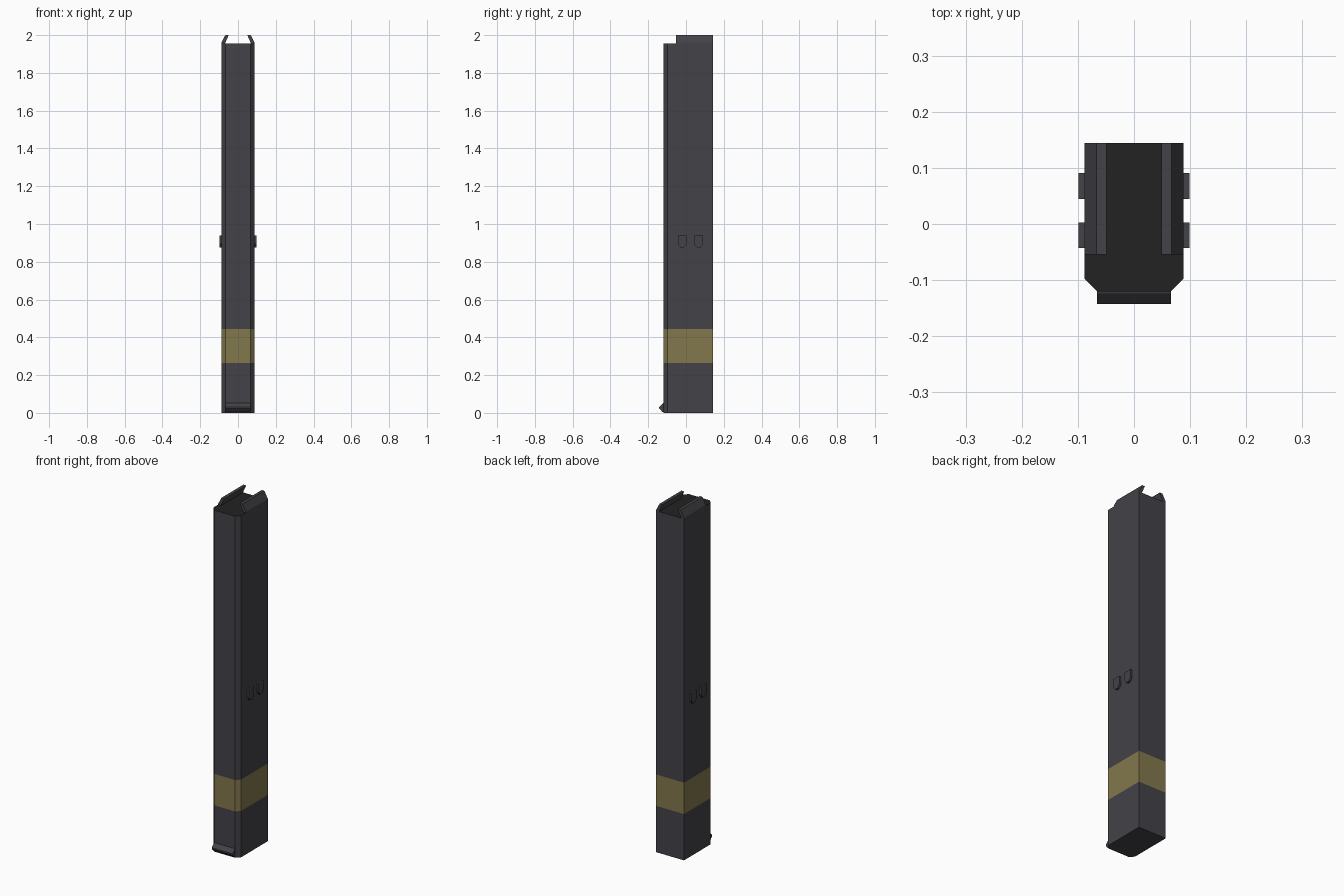
import bpy

if "Cube" in bpy.data.objects:
    bpy.data.objects.remove(bpy.data.objects["Cube"])


def material(name, rgb):
    m = bpy.data.materials.new(name)
    m.diffuse_color = (*rgb, 1)
    m.use_nodes = True
    m.node_tree.nodes["Principled BSDF"].inputs["Base Color"].default_value = m.diffuse_color
    return m


GREY = material("gunmetal grey", (0.056, 0.055, 0.064))
GOLD = material("dull gold", (0.225, 0.188, 0.075))
DARK = material("near black", (0.016, 0.016, 0.016))


def make(name, verts, faces, mats):
    mesh = bpy.data.meshes.new(name)
    mesh.from_pydata(verts, [], faces)
    for m in mats:
        mesh.materials.append(m)
    ob = bpy.data.objects.new(name, mesh)
    bpy.context.collection.objects.link(ob)
    return ob


def loft(name, rings, mats):
    """Closed solid through rings that all have the same point count."""
    n = len(rings[0])
    verts = [p for r in rings for p in r]
    faces = [(k * n + i, k * n + (i + 1) % n, (k + 1) * n + (i + 1) % n, (k + 1) * n + i)
             for k in range(len(rings) - 1) for i in range(n)]
    faces += [tuple(reversed(range(n))), tuple(range(len(verts) - n, len(verts)))]
    return make(name, verts, faces, mats)


# Long casing: chamfered front corners, gold band, dark top
plan = [(-0.066, -0.12), (0.066, -0.12), (0.088, -0.098),
        (0.088, 0.144), (-0.088, 0.144), (-0.088, -0.098)]
casing = loft("casing", [[(x, y, z) for x, y in plan] for z in (0, 0.265, 0.445, 1.955)],
              [GREY, GOLD, DARK])
for f in casing.data.polygons:
    if f.normal.z > 0.9:
        f.material_index = 2
    elif 0.265 < f.center.z < 0.445:
        f.material_index = 1

# Wedge lip along the front of the base
wedge = [(-0.118, 0.004), (-0.118, 0.052), (-0.124, 0.05), (-0.143, 0.031), (-0.143, 0.024), (-0.124, 0.004)]
loft("base_lip", [[(x, y, z) for y, z in wedge] for x in (-0.066, 0.066)], [GREY])

# Inward leaning feed lips and side studs, mirrored left and right
lip = [(0.088, 1.953), (0.088, 1.96), (0.067, 2.0), (0.049, 2.0), (0.07, 1.953)]
stud = [(-0.023, 0.94), (-0.023, 0.893), (-0.009, 0.875),
        (0.009, 0.875), (0.023, 0.893), (0.023, 0.94)]
for side, s in (("left", -1), ("right", 1)):
    ys = (-0.054, 0.144) if s > 0 else (0.144, -0.054)
    loft(side + "_feed_lip", [[(s * x, y, z) for x, z in lip] for y in ys], [GREY])
    for place, yc in (("front", -0.02), ("rear", 0.068)):
        pts = stud if s > 0 else stud[::-1]
        loft(f"{side}_{place}_stud", [[(s * x, yc + y, z) for y, z in pts] for x in (0.085, 0.099)],
             [GREY])

# Make every face point outwards
import bmesh
for ob in bpy.context.collection.objects:
    bm = bmesh.new()
    bm.from_mesh(ob.data)
    bmesh.ops.recalc_face_normals(bm, faces=bm.faces)
    bm.to_mesh(ob.data)
    bm.free()
